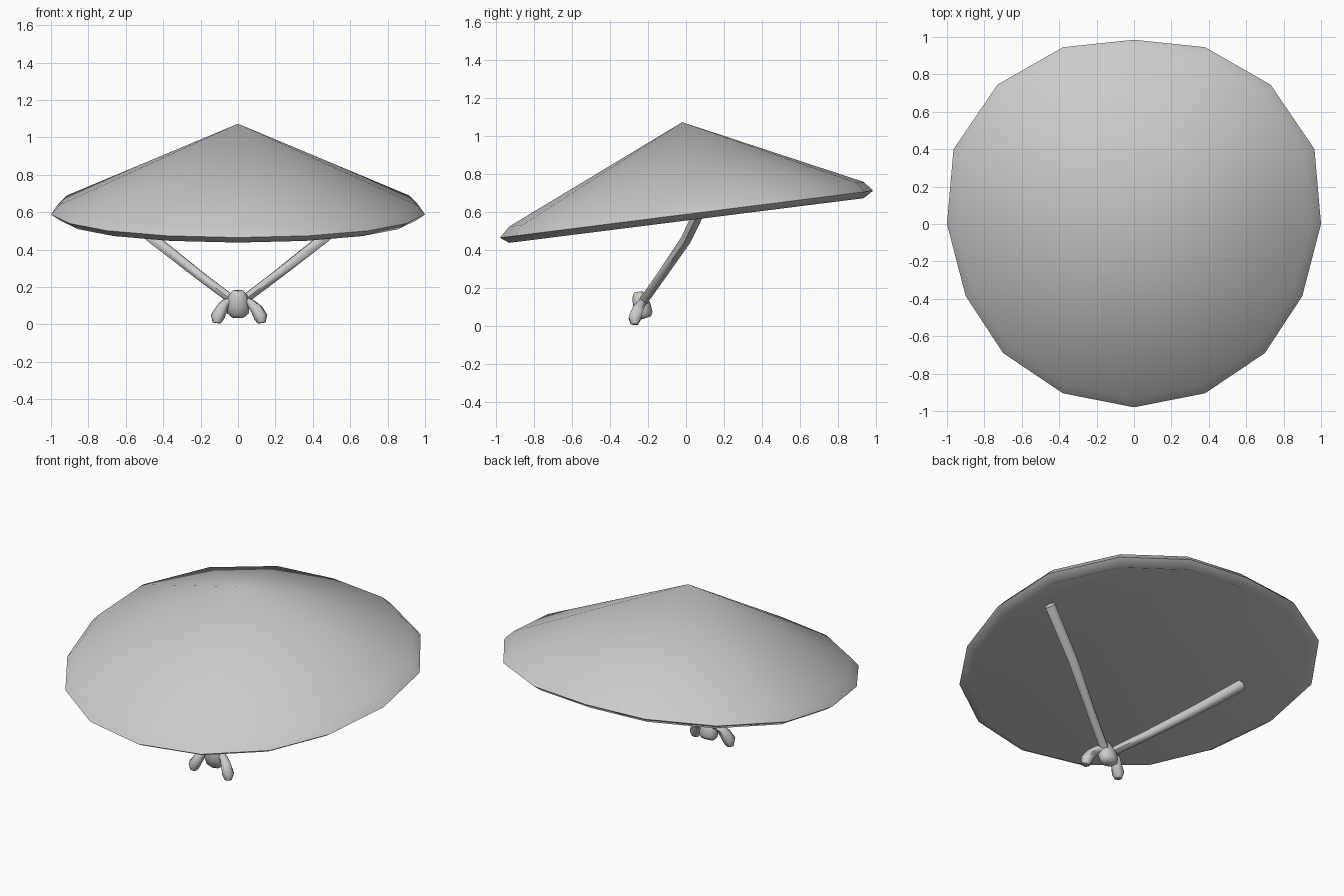
import bpy, bmesh, math
from mathutils import Vector

if "Cube" in bpy.data.objects:
    bpy.data.objects.remove(bpy.data.objects["Cube"])


def finish(name, bm, angle):
    bmesh.ops.recalc_face_normals(bm, faces=bm.faces[:])
    mesh = bpy.data.meshes.new(name)
    bm.to_mesh(mesh)
    bm.free()
    ob = bpy.data.objects.new(name, mesh)
    bpy.context.collection.objects.link(ob)
    bpy.ops.object.select_all(action='DESELECT')
    ob.select_set(True)
    bpy.context.view_layer.objects.active = ob
    bpy.ops.object.shade_smooth_by_angle(angle=math.radians(angle))
    return ob


def bridge(bm, a, b):
    n = len(a)
    for i in range(n):
        j = (i + 1) % n
        bm.faces.new((a[i], a[j], b[j], b[i]))


def fan(bm, ring, tip):
    for i in range(len(ring)):
        bm.faces.new((ring[i], ring[(i + 1) % len(ring)], tip))


def tube(name, path, radii, sides=6, flat=1.0):
    """Tapered tube through path points; flat scales the depth."""
    bm = bmesh.new()
    pts = [Vector(p) for p in path]
    rings = []
    for i, p in enumerate(pts):
        t = (pts[min(i + 1, len(pts) - 1)] - pts[max(i - 1, 0)]).normalized()
        depth = t.cross(Vector((1, 0, 0))).normalized()
        wide = depth.cross(t).normalized()
        ring = []
        for k in range(sides):
            a = 2 * math.pi * k / sides
            ring.append(bm.verts.new(p + radii[i] * (wide * math.cos(a) + depth * math.sin(a) * flat)))
        rings.append(ring)
    for a, b in zip(rings, rings[1:]):
        bridge(bm, a, b)
    bm.faces.new(rings[0])
    bm.faces.new(rings[-1])
    return finish(name, bm, 60)


# Conical hat: slightly uneven 16-sided outline, tilted up at the back
half = [(0, .985), (.38, .945), (.73, .745), (.965, .40), (1, 0),
        (.90, -.385), (.70, -.69), (.38, -.905), (0, -.98)]
outline = half + [(-x, y) for x, y in half[-2:0:-1]]
bm = bmesh.new()
rings = []
for scale, dz in ((.95, .053), (1, 0), (.95, -.033)):
    rings.append([bm.verts.new((x * scale, y * scale, .588 + .126 * y * scale + dz))
                  for x, y in outline])
bridge(bm, rings[0], rings[1])
bridge(bm, rings[1], rings[2])
fan(bm, rings[0], bm.verts.new((0, -.02, 1.073)))
fan(bm, rings[2], bm.verts.new((0, -.02, 1.02)))
finish("hat", bm, 70)

# Chin straps and knot tails, one per side
for side, label, shift in ((1, "right", 0), (-1, "left", .012)):
    strap = [(.03, -.225, .13), (.20, -.135, .258), (.45, .0, .455), (.70, .10, .665)]
    tube(label + "_strap", [(side * x, y, z) for x, y, z in strap], (.027, .028, .031, .034))
    tail = [(.03, -.225, .13), (.07, -.24, .112), (.10 - shift, -.258, .08),
            (.122 - shift, -.27, .04), (.126 - shift, -.272, .008)]
    tube(label + "_tail", [(side * x, y, z) for x, y, z in tail], (.02, .026, .033, .037, .022))

# Knot
tube("knot", [(0, -.252, .18), (0, -.247, .155), (0, -.232, .105), (0, -.218, .06), (0, -.212, .042)],
     (.03, .05, .062, .058, .038), 8, .75)
